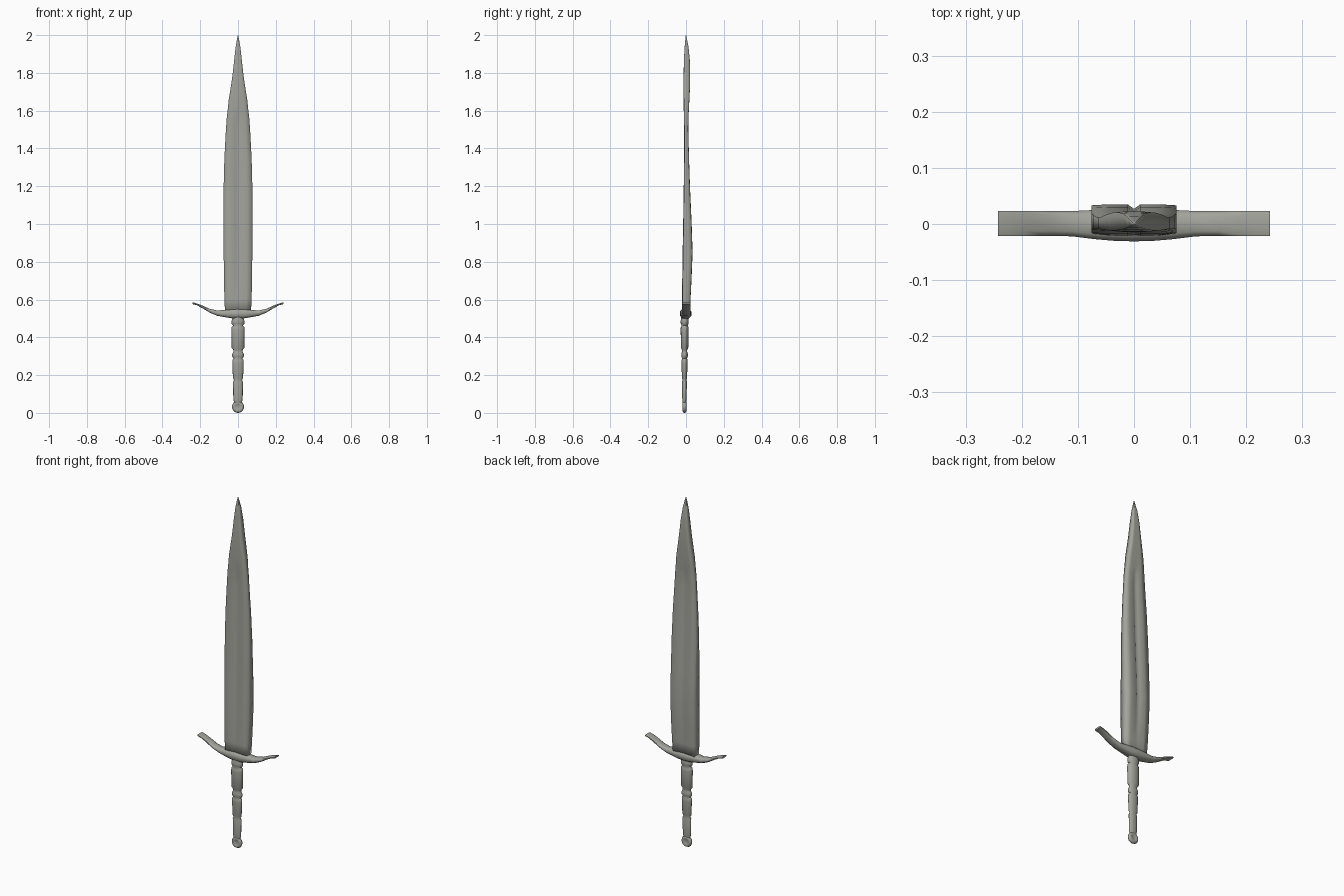
import bpy, bmesh
from math import sin, cos, pi

steel = bpy.data.materials.new("dark_steel")
steel.diffuse_color = (.37, .37, .335, 1)


def loft(name, rings, angle=60):
    """Skin equal-sized closed rings of points, cap both ends, smooth shade."""
    bm = bmesh.new()
    rows = [[bm.verts.new(p) for p in ring] for ring in rings]
    n = len(rows[0])
    for a, b in zip(rows, rows[1:]):
        for i in range(n):
            j = (i + 1) % n
            bm.faces.new((a[i], a[j], b[j], b[i]))
    bm.faces.new(rows[0][::-1])
    bm.faces.new(rows[-1])
    bmesh.ops.recalc_face_normals(bm, faces=bm.faces)
    mesh = bpy.data.meshes.new(name)
    bm.to_mesh(mesh)
    bm.free()
    mesh.materials.append(steel)
    ob = bpy.data.objects.new(name, mesh)
    bpy.context.collection.objects.link(ob)
    bpy.ops.object.select_all(action='DESELECT')
    ob.select_set(True)
    bpy.context.view_layer.objects.active = ob
    bpy.ops.object.shade_smooth_by_angle(angle=angle * pi / 180)
    return ob


# Blade: thick-edged leaf with a narrow groove (z, half width, front y, back y, groove depth)
blade = [
    (0.52, .068, -.020, .020, 0), (0.60, .072, -.021, .024, .001),
    (0.70, .074, -.020, .029, .005), (0.85, .076, -.018, .035, .008),
    (1.00, .076, -.015, .030, .008), (1.20, .076, -.012, .021, .008),
    (1.35, .072, -.010, .016, .007), (1.50, .064, -.010, .012, .007),
    (1.57, .059, -.011, .013, .006), (1.60, .055, -.012, .015, 0),
    (1.66, .049, -.013, .018, 0), (1.72, .039, -.014, .021, 0),
    (1.78, .030, -.013, .022, 0), (1.87, .020, -.011, .020, 0),
    (1.94, .012, -.007, .013, 0), (1.98, .005, -.003, .005, 0), (2.00, .001, -.001, .001, 0)]


def blade_ring(z, w, f, b, g):
    inner, mid = min(.011, w * .25), w * .6
    front = [(-w, f * .85), (-mid, f), (-inner, f), (0, f + g), (inner, f), (mid, f), (w, f * .85)]
    back = [(w, b * .95), (mid, b), (inner, b), (0, b - g), (-inner, b), (-mid, b), (-w, b * .95)]
    return [(x, y, z) for x, y in front + back]


loft("blade", [blade_ring(*s) for s in blade], 100)

# Crossguard: upswept bar (x, bottom z, top z, front y, back y)
half = [(0, .500, .550, -.031, .028), (.035, .501, .549, -.030, .027),
        (.070, .507, .545, -.027, .025), (.110, .514, .542, -.022, .023),
        (.150, .531, .551, -.021, .023), (.195, .558, .571, -.021, .023),
        (.220, .571, .580, -.021, .023), (.242, .576, .586, -.021, .023)]
bar = [(-x, *s) for x, *s in half[:0:-1]] + half


def guard_ring(x, z0, z1, y0, y1):
    cy, cz, ry, rz = (y0 + y1) / 2, (z0 + z1) / 2, (y1 - y0) / 2, (z1 - z0) / 2
    soft = [(-1, -.5), (-.6, -1), (.6, -1), (1, -.5), (1, .5), (.6, 1), (-.6, 1), (-1, .5)]
    return [(x, cy + a * ry, cz + b * rz) for a, b in soft]


loft("crossguard", [guard_ring(*s) for s in bar])


def oval(z, rx, ry, cy, n=16):
    return [(rx * cos(2 * pi * i / n), cy + ry * sin(2 * pi * i / n), z) for i in range(n)]


# Grip: turned oval handle with collars (z, radius)
grip = [(.055, .020), (.065, .023), (.08, .025), (.165, .026), (.175, .021), (.185, .027),
        (.265, .030), (.280, .030), (.288, .023), (.298, .031), (.312, .031), (.322, .025),
        (.334, .025), (.345, .034), (.44, .035), (.453, .034), (.463, .026), (.473, .034),
        (.488, .034), (.498, .030), (.515, .030)]


def grip_ring(z, r):
    depth = .45 + .18 * (z - .05) / .45
    return oval(z, r, r * depth, -.008 + .004 * (z - .2))


loft("grip", [grip_ring(*s) for s in grip])

# Pommel: round disc dished on front and back (radius, y offset)
disc = [(.004, -.006), (.014, -.007), (.021, -.011), (.028, -.008), (.032, 0),
        (.028, .008), (.021, .011), (.014, .007), (.004, .006)]
loft("pommel", [[(r * cos(2 * pi * i / 20), y - .008, .032 + r * sin(2 * pi * i / 20))
                 for i in range(20)] for r, y in disc])
